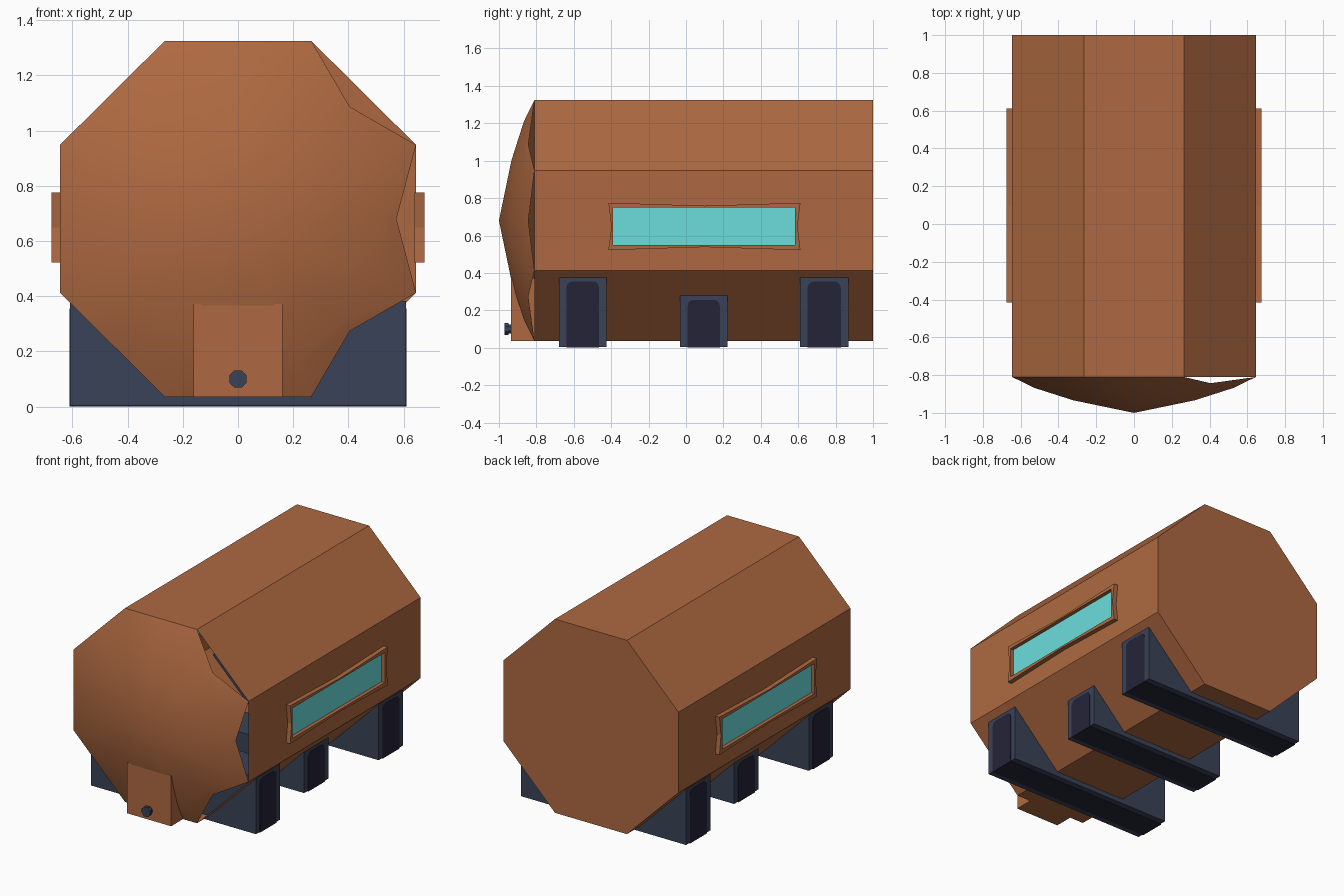
import bpy, bmesh, math
from mathutils import Matrix

cube = bpy.data.objects.get("Cube")
if cube:
    bpy.data.objects.remove(cube, do_unlink=True)


def material(name, rgb):
    # 8-bit sRGB to linear
    lin = [((c / 255 + 0.055) / 1.055) ** 2.4 for c in rgb] + [1.0]
    m = bpy.data.materials.new(name)
    m.use_nodes = True
    m.diffuse_color = lin
    bsdf = m.node_tree.nodes["Principled BSDF"]
    bsdf.inputs["Base Color"].default_value = lin
    bsdf.inputs["Roughness"].default_value = 0.8
    return m


BROWN = material("copper brown", (174, 105, 65))
CYAN = material("window cyan", (108, 222, 220))
SLATE = material("slate blue", (58, 66, 87))
DARK = material("dark indigo", (37, 36, 57))


def make(name, verts, faces, mat, smooth=False):
    me = bpy.data.meshes.new(name)
    me.from_pydata(verts, [], faces)
    me.materials.append(mat)
    for p in me.polygons:
        p.use_smooth = smooth
    ob = bpy.data.objects.new(name, me)
    bpy.context.collection.objects.link(ob)
    return ob


def box(name, x, y, z, mat):
    verts = [(a, b, c) for a in x for b in y for c in z]
    faces = [(0, 1, 3, 2), (4, 6, 7, 5), (0, 4, 5, 1),
             (2, 3, 7, 6), (0, 2, 6, 4), (1, 5, 7, 3)]
    return make(name, verts, faces, mat)


def fix_normals(ob):
    bm = bmesh.new()
    bm.from_mesh(ob.data)
    bmesh.ops.recalc_face_normals(bm, faces=bm.faces)
    bm.to_mesh(ob.data)
    bm.free()


def side_prism(name, outline, x0, x1, mat):
    """Extrude a (y, z) outline along x."""
    n = len(outline)
    verts = [(x, y, z) for x in (x0, x1) for y, z in outline]
    faces = [tuple(range(n)), tuple(range(n, 2 * n))]
    faces += [(i, (i + 1) % n, n + (i + 1) % n, n + i) for i in range(n)]
    ob = make(name, verts, faces, mat)
    fix_normals(ob)
    return ob


# Octagonal hull, open at the front, closed at the back
CZ, FRONT = 0.68, -0.81
OCT = [(-0.265, 0.035), (0.265, 0.035), (0.645, 0.412), (0.645, 0.948),
       (0.265, 1.325), (-0.265, 1.325), (-0.645, 0.948), (-0.645, 0.412)]
verts = [(x, y, z) for y in (FRONT, 1.0) for x, z in OCT]
faces = [(i, 8 + i, 8 + (i + 1) % 8, (i + 1) % 8) for i in range(8)]
faces.append(tuple(range(15, 7, -1)))
make("hull", verts, faces, BROWN)

# Domed nose: rings shrink towards the tip; three rim midpoints on the
# left side are pulled in, leaving gaps against the hull
spokes = []
for i, (x, z) in enumerate(OCT):
    x2, z2 = OCT[(i + 1) % 8]
    spokes += [(x, z, False), ((x + x2) / 2, (z + z2) / 2, i in (1, 2, 3))]
N = len(spokes)
verts, faces = [(0, -1.0, CZ)], []
for f, y in ((0.5, -0.933), (0.82, -0.867), (1.0, FRONT)):
    for x, z, pulled in spokes:
        g, yy = (0.89, -0.843) if pulled and f == 1.0 else (f, y)
        verts.append((x * g, yy, CZ + (z - CZ) * g))
for i in range(N):
    j = (i + 1) % N
    faces.append((0, 1 + i, 1 + j))
    for r in (0, 1):
        a, b = 1 + r * N, 1 + (r + 1) * N
        faces.append((a + i, b + i, b + j, a + j))
make("nose_dome", verts, faces, BROWN, smooth=True)

# Block under the nose with a small knob
box("nose_block", (-0.162, 0.162), (-0.935, FRONT), (0.035, 0.372), BROWN)


def knob(name, radius, y0, y1):
    bm = bmesh.new()
    bmesh.ops.create_cone(bm, cap_ends=True, segments=8, radius1=radius,
                          radius2=radius, depth=y1 - y0)
    bm.transform(Matrix.Translation((0, (y0 + y1) / 2, 0.1))
                 @ Matrix.Rotation(math.pi / 2, 4, 'X')
                 @ Matrix.Rotation(math.pi / 8, 4, 'Z'))
    ob = make(name, [], [], SLATE)
    bm.to_mesh(ob.data)
    bm.free()


knob("knob_stem", 0.026, -0.955, -0.92)
knob("knob_cap", 0.034, -0.97, -0.95)


# Cross-beam legs, each with a dark band on the ends and underside
def leg(name, y0, y1, top, half):
    box(name, (-half, half), (y0, y1), (0.004, top), SLATE)
    a, b, t, r = y0 + 0.04, y1 - 0.04, top - 0.028, 0.035
    outline = [(a, 0.0), (b, 0.0)]
    for cy, start in ((b - r, 0), (a + r, 90)):
        for k in range(4):
            ang = math.radians(start + 30 * k)
            outline.append((cy + r * math.cos(ang), t - r + r * math.sin(ang)))
    for s, side in ((1, "left"), (-1, "right")):
        side_prism(name + "_panel_" + side, outline,
                   s * (half - 0.002), s * (half + 0.003), DARK)
    box(name + "_underside", (-half, half), (a, b), (0.0, 0.006), DARK)


leg("front_leg", -0.68, -0.425, 0.383, 0.608)
leg("middle_leg", -0.032, 0.222, 0.284, 0.51)
leg("back_leg", 0.61, 0.868, 0.383, 0.608)

# Side windows: slightly pinched rim around a recessed pane
Y0, Y1, Z0, Z1 = -0.415, 0.612, 0.522, 0.775
YM, ZM = (Y0 + Y1) / 2, (Z0 + Z1) / 2
P = 0.016
outer = [(Y0, Z0), (YM, Z0 + P), (Y1, Z0), (Y1 - P, ZM),
         (Y1, Z1), (YM, Z1 - P), (Y0, Z1), (Y0 + P, ZM)]
A, B, C, D = -0.39, 0.582, 0.55, 0.75
inner = [(A, C), (YM, C), (B, C), (B, ZM), (B, D), (YM, D), (A, D), (A, ZM)]
for s, side in ((1, "left"), (-1, "right")):
    loops = ((outer, 0.64), (outer, 0.675), (inner, 0.675), (inner, 0.64))
    verts = [(s * x, y, z) for loop, x in loops for y, z in loop]
    faces = []
    for k in range(4):
        a, b = 8 * k, 8 * ((k + 1) % 4)
        faces += [(a + i, a + (i + 1) % 8, b + (i + 1) % 8, b + i)
                  for i in range(8)]
    fix_normals(make("window_frame_" + side, verts, faces, BROWN))
    x = sorted((s * 0.643, s * 0.651))
    box("window_pane_" + side, x, (A, B), (C, D), CYAN)
